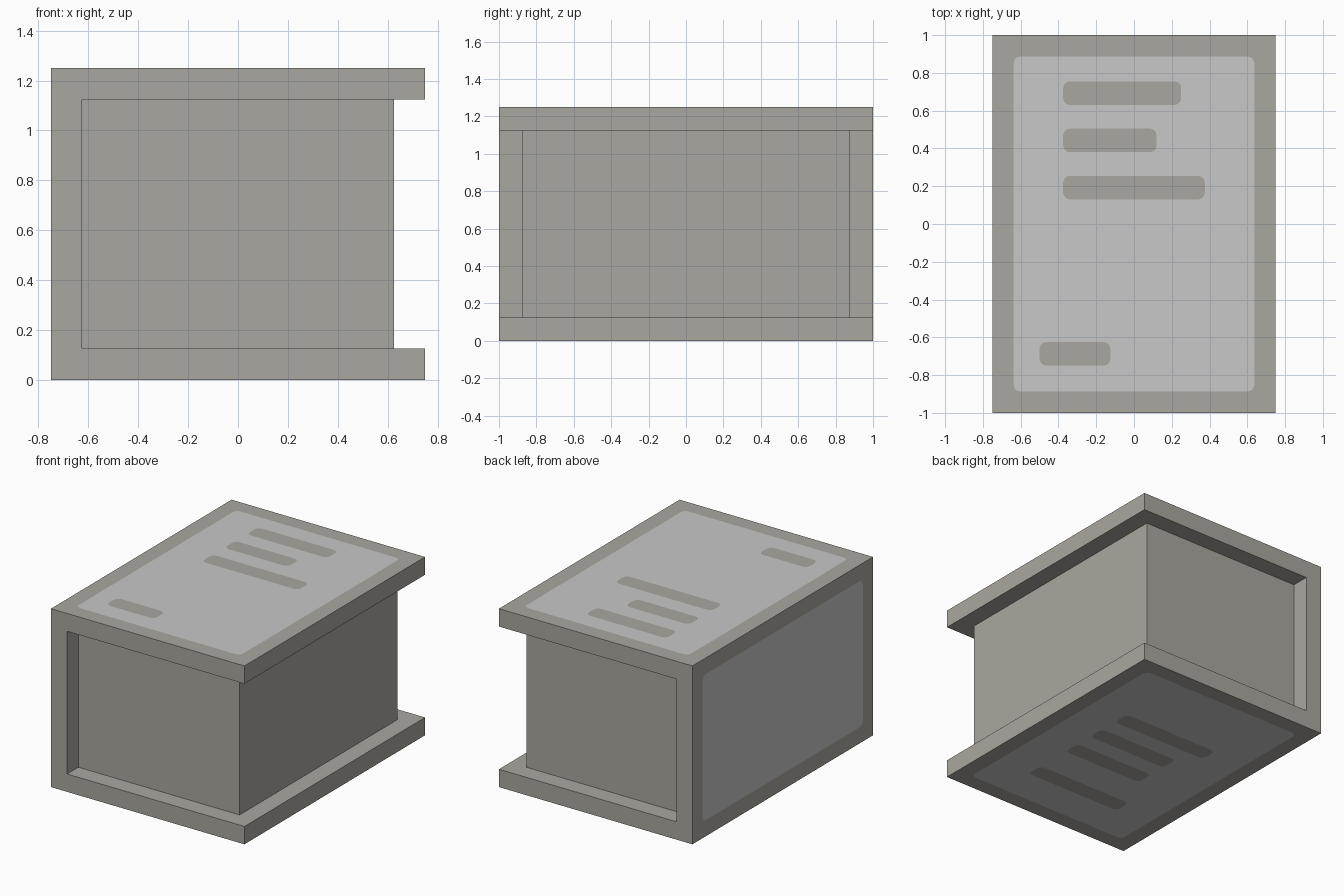
import bpy, bmesh, math
from mathutils import Vector

if "Cube" in bpy.data.objects:
    bpy.data.objects.remove(bpy.data.objects["Cube"])


def material(name, rgb):
    m = bpy.data.materials.new(name)
    m.diffuse_color = (*rgb, 1)
    m.use_nodes = True
    m.node_tree.nodes["Principled BSDF"].inputs["Base Color"].default_value = m.diffuse_color
    return m


COVER = material("warm_grey_board", (0.402, 0.386, 0.348))
LABEL = material("light_grey_panel", (0.578, 0.578, 0.578))


def finish(bm, name, mats):
    bmesh.ops.remove_doubles(bm, verts=bm.verts, dist=1e-4)
    bmesh.ops.recalc_face_normals(bm, faces=bm.faces)
    me = bpy.data.meshes.new(name)
    bm.to_mesh(me)
    bm.free()
    for m in mats:
        me.materials.append(m)
    ob = bpy.data.objects.new(name, me)
    bpy.context.collection.objects.link(ob)
    return ob


def rounded(x0, x1, y0, y1, r=0.036, n=3):
    """Outline of a rectangle with rounded corners."""
    pts = []
    centres = [(x1 - r, y1 - r), (x0 + r, y1 - r), (x0 + r, y0 + r), (x1 - r, y0 + r)]
    for i, (cx, cy) in enumerate(centres):
        for k in range(n + 1):
            a = math.pi / 2 * (i + k / n)
            pts.append((cx + r * math.cos(a), cy + r * math.sin(a)))
    return pts


def region(bm, loops, place, normal, mat):
    """Fill the flat area between the first outline and the holes inside it."""
    edges = []
    for loop in loops:
        vs = [bm.verts.new(place(*p)) for p in loop]
        edges += [bm.edges.new((vs[i - 1], vs[i])) for i in range(len(vs))]
    res = bmesh.ops.triangle_fill(bm, edges=edges, use_beauty=True,
                                  use_dissolve=False, normal=normal)
    for f in res["geom"]:
        if isinstance(f, bmesh.types.BMFace):
            f.material_index = mat


def decorated(bm, rect, panel, bars, place, normal):
    """Board face with an inset pale panel and inset board-coloured bars."""
    x0, x1, y0, y1 = rect
    border = [(x0, y0), (x1, y0), (x1, y1), (x0, y1)]
    panel = rounded(*panel)
    bars = [rounded(*b) for b in bars]
    normal = Vector(normal)
    region(bm, [border, panel], place, normal, 0)
    region(bm, [panel] + bars, place, normal, 1)
    for b in bars:
        region(bm, [b], place, normal, 0)


# Cover: C-shaped profile run along y, with decorated top, bottom and spine
profile = [(-.75, 0), (.75, 0), (.75, .125), (-.625, .125),
           (-.625, 1.125), (.75, 1.125), (.75, 1.25), (-.75, 1.25)]
bm = bmesh.new()
for y in (-1, 1):
    bm.faces.new([bm.verts.new((x, y, z)) for x, z in profile])
for i in range(1, 6):
    (xa, za), (xb, zb) = profile[i], profile[i + 1]
    bm.faces.new([bm.verts.new(p) for p in
                  ((xa, -1, za), (xb, -1, zb), (xb, 1, zb), (xa, 1, za))])

board = (-.75, .75, -1, 1)
panel = (-.637, .637, -.887, .887)
top_bars = [(-.375, .25, .63, .755), (-.375, .12, .38, .505),
            (-.375, .375, .13, .255), (-.5, -.125, -.75, -.625)]
bottom_bars = [(-.375, .375, .25, .375), (-.25, .375, 0, .125),
               (-.25, .375, -.25, -.125), (-.375, .375, -.625, -.5)]
decorated(bm, board, panel, top_bars, lambda x, y: (x, y, 1.25), (0, 0, 1))
decorated(bm, board, panel, bottom_bars, lambda x, y: (x, y, 0), (0, 0, -1))
decorated(bm, (-1, 1, 0, 1.25), (-.887, .887, .113, 1.137), [],
          lambda y, z: (-.75, y, z), (-1, 0, 0))
finish(bm, "book_cover", [COVER, LABEL])

# Page block, set back from the cover edges
bm = bmesh.new()
bmesh.ops.create_cube(bm, size=1)
for v in bm.verts:
    v.co = (v.co.x * 1.25, v.co.y * 1.75, v.co.z + .625)
finish(bm, "page_block", [COVER])
